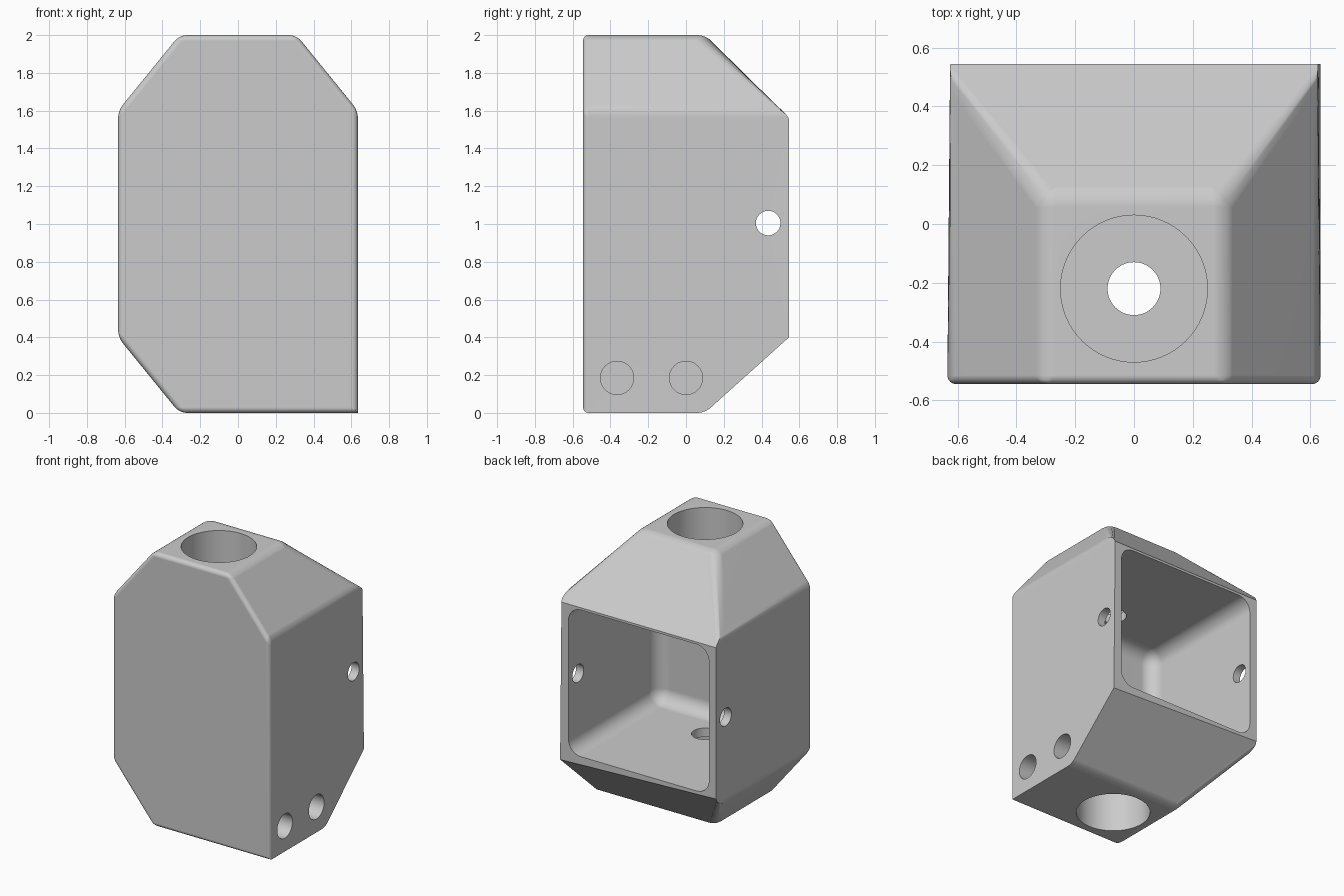
import bpy, bmesh
from math import pi
from mathutils import Vector, Matrix

old = bpy.data.objects.get("Cube")
if old:
    bpy.data.objects.remove(old, do_unlink=True)

HX, HY, TOP = 0.635, 0.545, 2.0      # half width, half depth, height
FLAT_X, FLAT_Y, SLOPE = 0.31, 0.1, 0.4  # where the sloped corners begin
BORE_Y = -0.22

grey = bpy.data.materials.new("light grey")
grey.use_nodes = True
colour = (0.6, 0.6, 0.6, 1)
grey.diffuse_color = colour
grey.node_tree.nodes["Principled BSDF"].inputs["Base Color"].default_value = colour


def make_object(name, bm):
    bmesh.ops.recalc_face_normals(bm, faces=bm.faces)
    mesh = bpy.data.meshes.new(name)
    bm.to_mesh(mesh)
    bm.free()
    mesh.materials.append(grey)
    obj = bpy.data.objects.new(name, mesh)
    bpy.context.collection.objects.link(obj)
    return obj


def box(low, high):
    bm = bmesh.new()
    low, high = Vector(low), Vector(high)
    bmesh.ops.create_cube(bm, size=1, matrix=Matrix.Translation((low + high) / 2)
                          @ Matrix.Diagonal(high - low).to_4x4())
    return bm


def slice_off(bm, point, normal):
    geom = bm.verts[:] + bm.edges[:] + bm.faces[:]
    cut = bmesh.ops.bisect_plane(bm, geom=geom, plane_co=point, plane_no=normal,
                                 clear_outer=True, dist=1e-5)
    rim = [e for e in cut["geom_cut"] if isinstance(e, bmesh.types.BMEdge)]
    bmesh.ops.contextual_create(bm, geom=rim)
    bmesh.ops.remove_doubles(bm, verts=bm.verts, dist=1e-4)


def cylinder(name, radius, start, end):
    start, end = Vector(start), Vector(end)
    axis = end - start
    bm = bmesh.new()
    turn = axis.to_track_quat("Z", "Y").to_matrix().to_4x4()
    bmesh.ops.create_cone(bm, cap_ends=True, segments=64, radius1=radius, radius2=radius,
                          depth=axis.length, matrix=Matrix.Translation((start + end) / 2) @ turn)
    return make_object(name, bm)


# Housing block with sloped corners; the lower +x corner stays square
bm = box((-HX, -HY, 0), (HX, HY, TOP))
run_x, run_y = HX - FLAT_X, HY - FLAT_Y
for z, up, sides in ((TOP, 1, (-1, 1)), (0, -1, (-1,))):
    slice_off(bm, (0, FLAT_Y, z), (0, SLOPE, up * run_y))
    for side in sides:
        slice_off(bm, (side * FLAT_X, 0, z), (side * SLOPE, 0, up * run_x))
bmesh.ops.recalc_face_normals(bm, faces=bm.faces)

# Rounding: small round at the front, wider on the slopes, crisp rear rim and square corner
weights = bm.edges.layers.float.new("bevel_weight_edge")
for e in bm.edges:
    normals = [f.normal for f in e.link_faces]
    mid = (e.verts[0].co + e.verts[1].co) / 2
    if any(n.y < -0.9 for n in normals):
        e[weights] = 0.5
    elif any(n.y > 0.9 for n in normals) or (mid.x > HX - 0.01 and mid.z < 0.5):
        e[weights] = 0
    elif all(abs(n.z) > 0.1 and abs(n.z) < 0.9 for n in normals):
        e[weights] = 1
    else:
        e[weights] = 0.65
housing = make_object("housing", bm)
bevel = housing.modifiers.new("rounding", "BEVEL")
bevel.limit_method = "WEIGHT"
bevel.width = 0.06
bevel.segments = 6

# Rounded cavity open to the rear
bm = box((-0.567, -0.48, 0.465), (0.567, 0.75, 1.535))
inner = [e for e in bm.edges if min(v.co.y for v in e.verts) < 0]
bmesh.ops.bevel(bm, geom=inner, offset=0.1, segments=8, profile=0.5, affect="EDGES")
cutters = [make_object("cavity_cutter", bm)]

# Wide sockets top and bottom, joined to the cavity by a narrow bore
cutters += [
    cylinder("top_socket_cutter", 0.25, (0, BORE_Y, 1.6), (0, BORE_Y, 2.2)),
    cylinder("bottom_socket_cutter", 0.25, (0, BORE_Y, -0.2), (0, BORE_Y, 0.4)),
    cylinder("bore_cutter", 0.09, (0, BORE_Y, 0.3), (0, BORE_Y, 1.7)),
    cylinder("cross_pin_cutter", 0.065, (-0.8, 0.435, 1.005), (0.8, 0.435, 1.005)),
]
# Blind holes in the square lower corner
for y in (-0.365, 0):
    cutters.append(cylinder("side_hole_cutter", 0.088, (0.335, y, 0.185), (0.8, y, 0.185)))

for cutter in cutters:
    cut = housing.modifiers.new(cutter.name, "BOOLEAN")
    cut.operation = "DIFFERENCE"
    cut.solver = "EXACT"
    cut.object = cutter

# Bake the cuts and discard the cutters
bpy.context.view_layer.update()
depsgraph = bpy.context.evaluated_depsgraph_get()
baked = bpy.data.meshes.new_from_object(housing.evaluated_get(depsgraph))
housing.modifiers.clear()
housing.data = baked
for cutter in cutters:
    bpy.data.objects.remove(cutter, do_unlink=True)

# Smooth rounds with clean flat faces
for obj in bpy.context.selected_objects:
    obj.select_set(False)
housing.select_set(True)
bpy.context.view_layer.objects.active = housing
bpy.ops.object.shade_smooth_by_angle(angle=pi / 6)
flatten = housing.modifiers.new("clean_normals", "WEIGHTED_NORMAL")
flatten.keep_sharp = True
